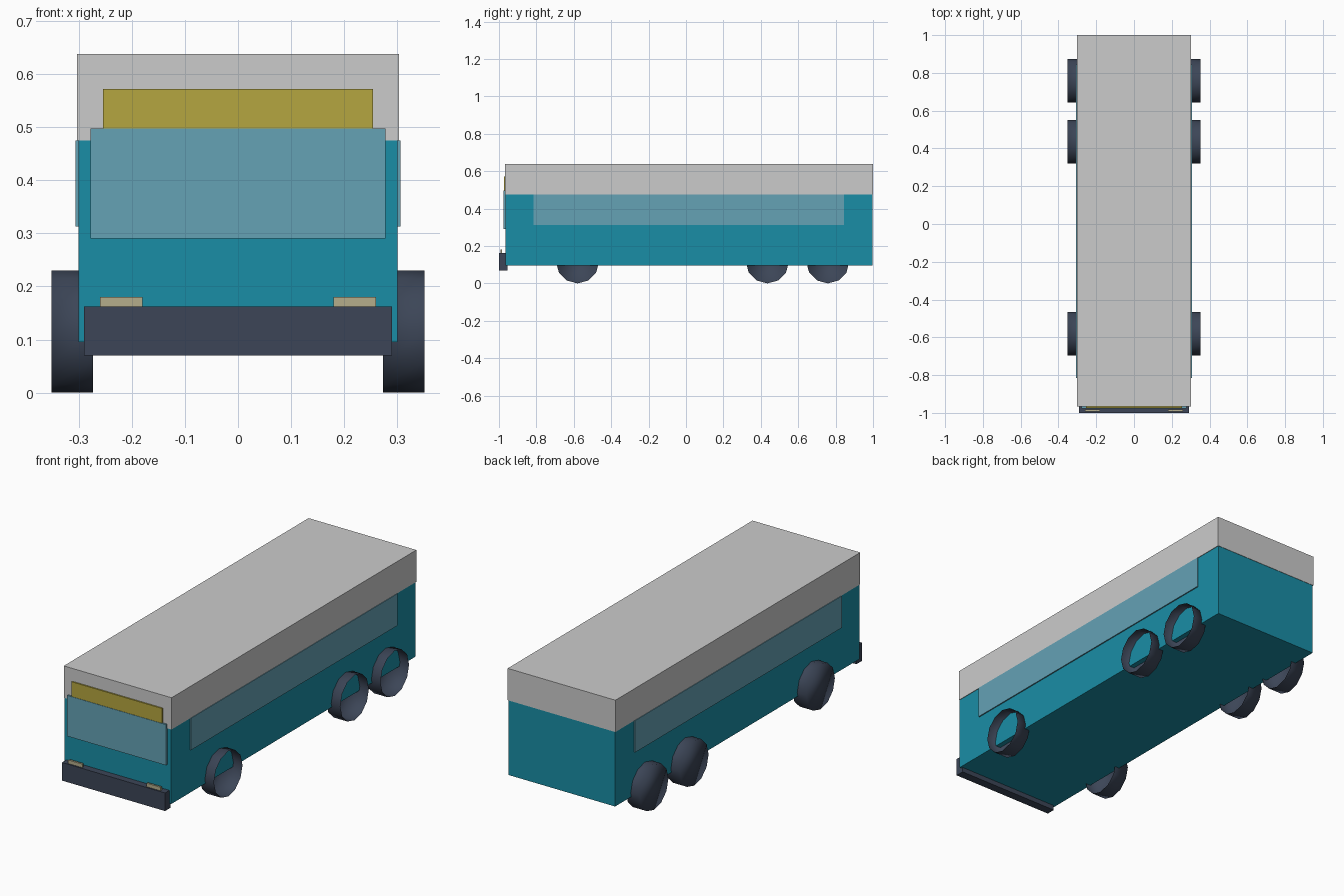
import bpy, bmesh
from math import radians
from mathutils import Matrix, Vector

if "Cube" in bpy.data.objects:
    bpy.data.objects.remove(bpy.data.objects["Cube"])


def material(name, rgb):
    m = bpy.data.materials.new(name)
    m.diffuse_color = (*rgb, 1)
    m.use_nodes = True
    m.node_tree.nodes["Principled BSDF"].inputs["Base Color"].default_value = m.diffuse_color
    return m


TEAL = material("teal_paint", (0.01, 0.27, 0.38))
GLASS = material("window_glass", (0.13, 0.36, 0.46))
YELLOW = material("yellow_panel", (0.46, 0.38, 0.05))
LAMP = material("lamp_glass", (0.46, 0.42, 0.26))
DARK = material("dark_rubber", (0.045, 0.06, 0.095))


def finish(name, bm, mat):
    me = bpy.data.meshes.new(name)
    bm.to_mesh(me)
    bm.free()
    ob = bpy.data.objects.new(name, me)
    bpy.context.collection.objects.link(ob)
    if mat:
        me.materials.append(mat)
    return ob


def box(name, x, y, z, mat=None):
    """Box from (min, max) ranges along each axis."""
    bm = bmesh.new()
    size = [b - a for a, b in (x, y, z)]
    centre = Vector([(a + b) / 2 for a, b in (x, y, z)])
    bmesh.ops.create_cube(bm, size=1, matrix=Matrix.Translation(centre) @ Matrix.Diagonal((*size, 1)))
    return finish(name, bm, mat)


def wheel(name, x, y, radius=0.115, width=0.078, sides=12):
    """Smooth cup-shaped wheel: rim open towards +x, disc on the -x end."""
    bm = bmesh.new()
    place = Matrix.Translation((x, y, radius)) @ Matrix.Rotation(radians(90), 4, 'Y')
    bmesh.ops.create_cone(bm, cap_ends=True, segments=sides, radius1=radius,
                          radius2=radius, depth=width, matrix=place)
    bm.normal_update()
    bmesh.ops.delete(bm, geom=[f for f in bm.faces if f.normal.x > 0.9], context='FACES_ONLY')
    for f in bm.faces:
        f.smooth = True
    return finish(name, bm, DARK)


# Body and roof
box("body", (-0.30, 0.30), (-0.965, 0.998), (0.095, 0.475), TEAL)
box("roof", (-0.303, 0.303), (-0.967, 1.0), (0.475, 0.637))

# Windows and destination panel
for side, s in (("left", -1), ("right", 1)):
    box(side + "_windows", sorted((s * 0.29, s * 0.306)), (-0.815, 0.845), (0.313, 0.475), GLASS)
box("windshield", (-0.278, 0.278), (-0.976, -0.95), (0.29, 0.497), GLASS)
box("destination_panel", (-0.254, 0.254), (-0.974, -0.95), (0.49, 0.572), YELLOW)

# Bumper and headlights
box("bumper", (-0.29, 0.29), (-1.0, -0.955), (0.07, 0.162), DARK)
for side, s in (("left", -1), ("right", 1)):
    box(side + "_headlight", sorted((s * 0.18, s * 0.26)), (-0.993, -0.983), (0.12, 0.18), LAMP)

# Wheels: one front axle and two rear axles
for axle, y in (("front", -0.58), ("middle", 0.435), ("rear", 0.758)):
    for side, s in (("left", -1), ("right", 1)):
        wheel(f"{axle}_{side}_wheel", s * 0.312, y)
